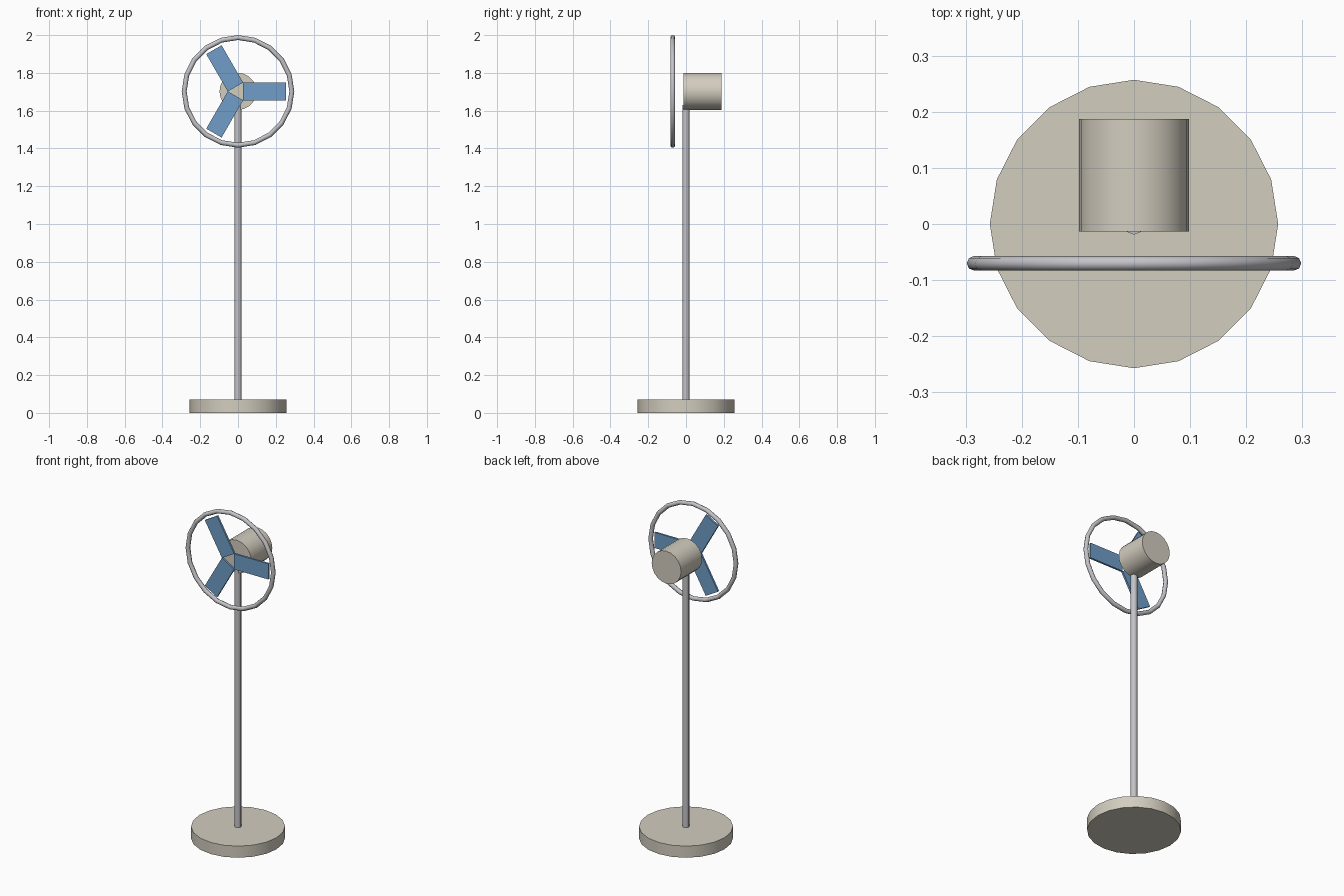
import bpy, math

cube = bpy.data.objects.get("Cube")
if cube:
    bpy.data.objects.remove(cube, do_unlink=True)


def material(name, rgb):
    mat = bpy.data.materials.new(name)
    mat.use_nodes = True
    colour = (*rgb, 1)
    mat.diffuse_color = colour
    mat.node_tree.nodes["Principled BSDF"].inputs["Base Color"].default_value = colour
    return mat


CREAM = material("cream", (0.65, 0.61, 0.52))
METAL = material("grey metal", (0.55, 0.55, 0.58))
BLUE = material("blue", (0.16, 0.34, 0.58))

FAN_Z = 1.702   # height of the fan axis
FAN_Y = -0.07   # plane of the blades and ring


def finish(name, mat, smooth_angle=None):
    obj = bpy.context.object
    obj.name = name
    obj.data.materials.append(mat)
    bpy.ops.object.transform_apply(location=False, rotation=True, scale=True)
    if smooth_angle:
        bpy.ops.object.shade_smooth_by_angle(angle=math.radians(smooth_angle))
    return obj


def cylinder(name, mat, sides, radius, depth, location, rotation=(0, 0, 0)):
    bpy.ops.mesh.primitive_cylinder_add(vertices=sides, radius=radius, depth=depth,
                                        location=location, rotation=rotation)
    return finish(name, mat, 50)


# Stand
cylinder("base", CREAM, 20, 0.257, 0.07, (0, 0, 0.035))
cylinder("pole", METAL, 8, 0.019, 1.56, (0, 0, 0.85))

# Motor housing, lying along y
cylinder("motor", CREAM, 20, 0.098, 0.2, (0, 0.087, FAN_Z), (math.pi / 2, 0, 0))

# Guard ring
bpy.ops.mesh.primitive_torus_add(major_segments=20, minor_segments=8,
                                 major_radius=0.285, minor_radius=0.013,
                                 location=(0, FAN_Y, FAN_Z),
                                 rotation=(math.pi / 2, 0, 0))
finish("guard_ring", METAL, 50)

# Three flat blades, evenly spaced around the axis
for i in range(3):
    angle = math.tau * i / 3
    reach = 0.141
    bpy.ops.mesh.primitive_cube_add(
        size=1,
        location=(reach * math.cos(angle), FAN_Y, FAN_Z + reach * math.sin(angle)),
        rotation=(0, -angle, 0))
    bpy.context.object.scale = (0.228, 0.012, 0.094)
    finish(f"blade_{i + 1}", BLUE)
